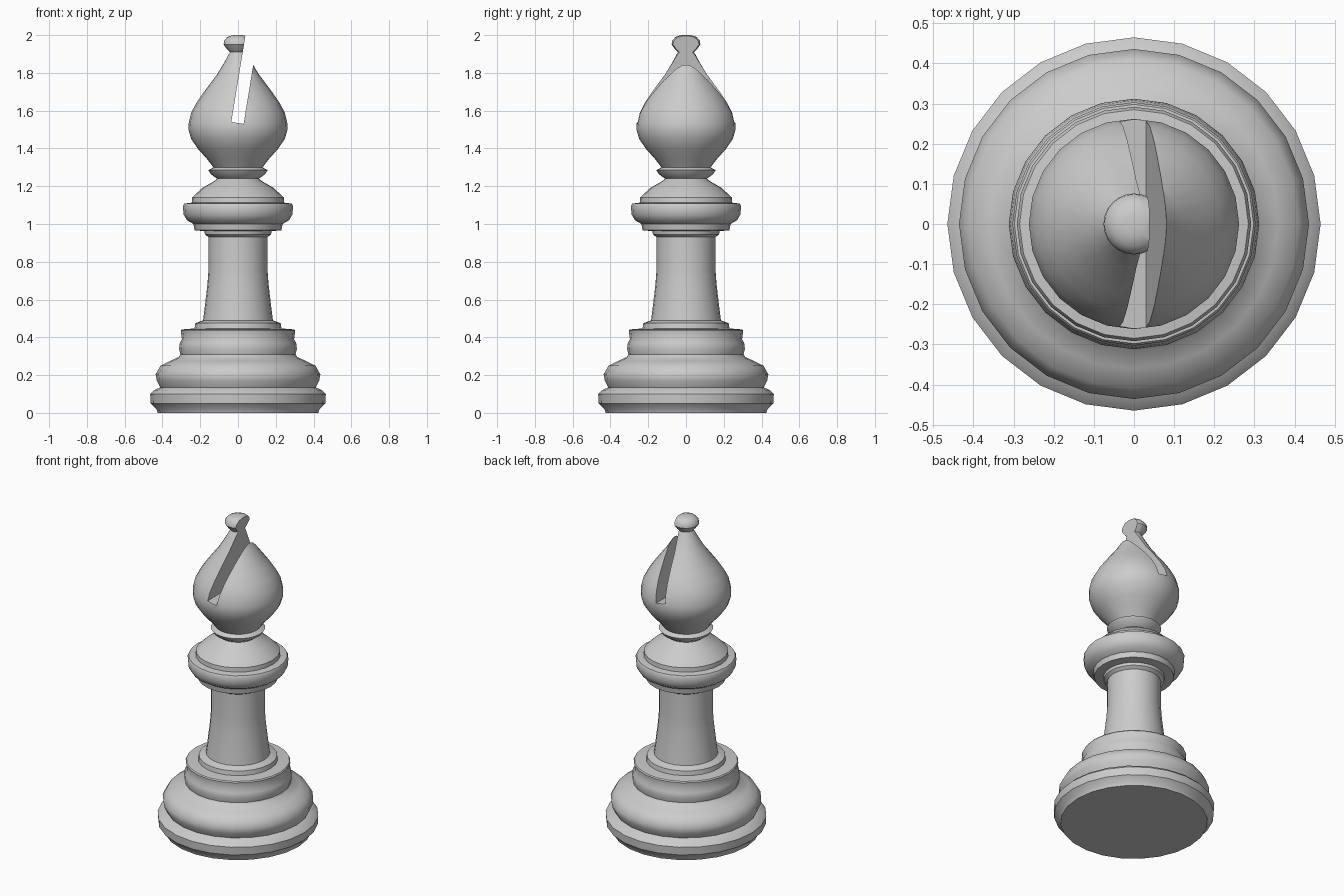
import bpy, bmesh, math
from mathutils import Matrix, Vector

if "Cube" in bpy.data.objects:
    bpy.data.objects.remove(bpy.data.objects["Cube"])

SIDES = 24


def finish(obj, angle=40):
    obj.data.shade_smooth()
    obj.data.set_sharp_from_angle(angle=math.radians(angle))


def lathe(name, profile, cap_bottom=False, cap_top=False):
    """Spin a list of (radius, z) around the z axis."""
    bm = bmesh.new()
    rings = []
    for r, z in profile:
        rings.append([bm.verts.new((r * math.cos(2 * math.pi * i / SIDES),
                                    r * math.sin(2 * math.pi * i / SIDES), z))
                      for i in range(SIDES)])
    for a, b in zip(rings, rings[1:]):
        for i in range(SIDES):
            j = (i + 1) % SIDES
            bm.faces.new((a[i], a[j], b[j], b[i]))
    if cap_bottom:
        bm.faces.new(rings[0][::-1])
    if cap_top:
        bm.faces.new(rings[-1])
    mesh = bpy.data.meshes.new(name)
    bm.to_mesh(mesh)
    bm.free()
    obj = bpy.data.objects.new(name, mesh)
    bpy.context.collection.objects.link(obj)
    finish(obj)
    return obj


# stepped foot
lathe("base", [(0.425, 0), (0.432, 0.02), (0.462, 0.05), (0.465, 0.10),
               (0.445, 0.12), (0.412, 0.135), (0.43, 0.17), (0.436, 0.205),
               (0.41, 0.25), (0.36, 0.275), (0.315, 0.295), (0.305, 0.31),
               (0.312, 0.34), (0.308, 0.37), (0.297, 0.39), (0.303, 0.435),
               (0.298, 0.442), (0.23, 0.447), (0.226, 0.475), (0.185, 0.49)],
      cap_bottom=True)

# tapering stem
lathe("stem", [(0.185, 0.49), (0.176, 0.56), (0.162, 0.68), (0.156, 0.76),
               (0.156, 0.93), (0.175, 0.945), (0.178, 0.962)])

# collar with shoulder and neck ring
lathe("collar", [(0.178, 0.962), (0.23, 0.967), (0.236, 1.0), (0.27, 1.02),
                 (0.288, 1.05), (0.292, 1.095), (0.285, 1.108),
                 (0.245, 1.113), (0.243, 1.14), (0.19, 1.19), (0.125, 1.228),
                 (0.11, 1.24), (0.142, 1.262), (0.157, 1.285), (0.13, 1.30)])

# teardrop head with finial ball
head = lathe("head", [(0.13, 1.30), (0.165, 1.345), (0.21, 1.395),
                      (0.248, 1.45), (0.261, 1.495), (0.262, 1.53),
                      (0.248, 1.59), (0.218, 1.645), (0.18, 1.70),
                      (0.112, 1.79), (0.07, 1.86), (0.043, 1.91),
                      (0.058, 1.925), (0.076, 1.95), (0.074, 1.97),
                      (0.056, 1.99), (0.03, 1.999), (0.008, 2.0)],
             cap_bottom=True, cap_top=True)

# slanted slot cut through the head
bm = bmesh.new()
bmesh.ops.create_cube(bm, size=1)
bmesh.ops.transform(bm, verts=bm.verts, matrix=(
    Matrix.Translation(Vector((-0.003, 0, 1.535)))
    @ Matrix.Rotation(math.radians(9.3), 4, 'Y')
    @ Matrix.Translation(Vector((0, 0, 0.4)))
    @ Matrix.Diagonal((0.066, 1.0, 0.8, 1.0))))
mesh = bpy.data.meshes.new("slot_cutter")
bm.to_mesh(mesh)
bm.free()
cutter = bpy.data.objects.new("slot_cutter", mesh)
cutter.hide_render = True
bpy.context.collection.objects.link(cutter)

mod = head.modifiers.new("slot", 'BOOLEAN')
mod.operation = 'DIFFERENCE'
mod.solver = 'EXACT'
mod.object = cutter
bpy.context.view_layer.objects.active = head
bpy.ops.object.modifier_apply(modifier="slot")
bpy.data.objects.remove(cutter)
finish(head)
